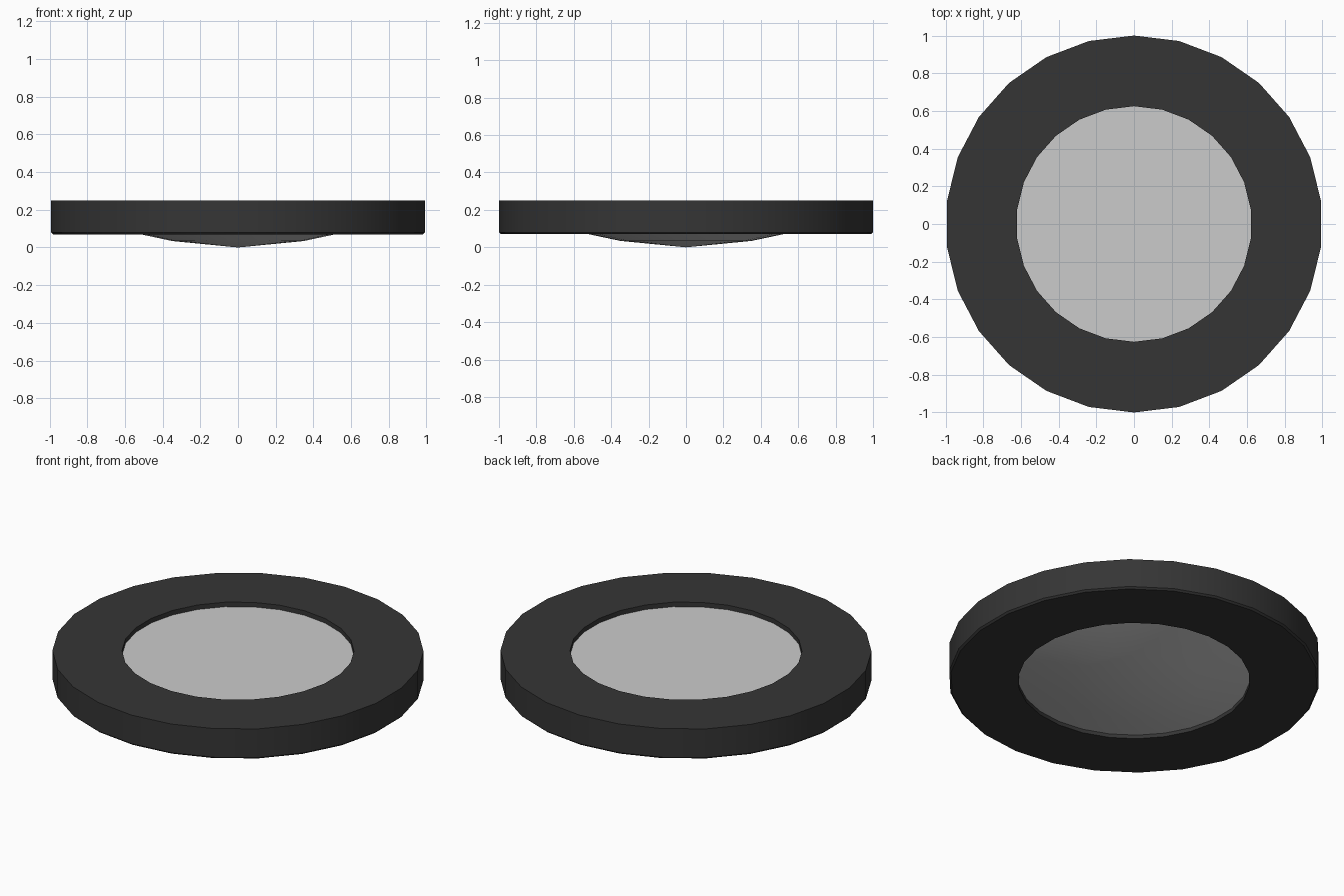
import bpy, bmesh, math

if "Cube" in bpy.data.objects:
    bpy.data.objects.remove(bpy.data.objects["Cube"])

SIDES = 26


def material(name, rgb):
    m = bpy.data.materials.new(name)
    m.diffuse_color = (*rgb, 1.0)
    m.use_nodes = True
    m.node_tree.nodes["Principled BSDF"].inputs["Base Color"].default_value = m.diffuse_color
    return m


def lathe(name, profile, mat, closed):
    """Spin a (radius, z) profile about z; radius 0 becomes a single pole."""
    bm = bmesh.new()
    rows = []
    for r, z in profile:
        if r == 0:
            rows.append([bm.verts.new((0, 0, z))] * SIDES)
        else:
            rows.append([bm.verts.new((r * math.cos(a), r * math.sin(a), z))
                         for a in (math.pi / 2 + math.tau * i / SIDES
                                   for i in range(SIDES))])
    pairs = list(zip(rows, rows[1:]))
    if closed:
        pairs.append((rows[-1], rows[0]))
    for lo, hi in pairs:
        for i in range(SIDES):
            j = (i + 1) % SIDES
            bm.faces.new(list(dict.fromkeys((lo[i], lo[j], hi[j], hi[i]))))
    bmesh.ops.recalc_face_normals(bm, faces=bm.faces)
    mesh = bpy.data.meshes.new(name)
    bm.to_mesh(mesh)
    bm.free()
    mesh.materials.append(mat)
    ob = bpy.data.objects.new(name, mesh)
    bpy.context.collection.objects.link(ob)
    bpy.ops.object.select_all(action='DESELECT')
    ob.select_set(True)
    bpy.context.view_layer.objects.active = ob
    bpy.ops.object.shade_smooth_by_angle(angle=math.radians(30))
    return ob


black = material("dark_rim", (0.036, 0.036, 0.036))
grey = material("light_grey_lens", (0.6, 0.6, 0.6))

# Flat ring with a small chamfer on its lower outer edge
lathe("rim_ring", [(0.625, 0.07), (0.99, 0.07), (1.0, 0.08),
                   (1.0, 0.25), (0.625, 0.25)], black, True)

# Lens: flat on top, shallow dome below
lathe("lens", [(0, 0), (0.35, 0.034), (0.625, 0.092),
               (0.625, 0.223), (0, 0.223)], grey, False)
